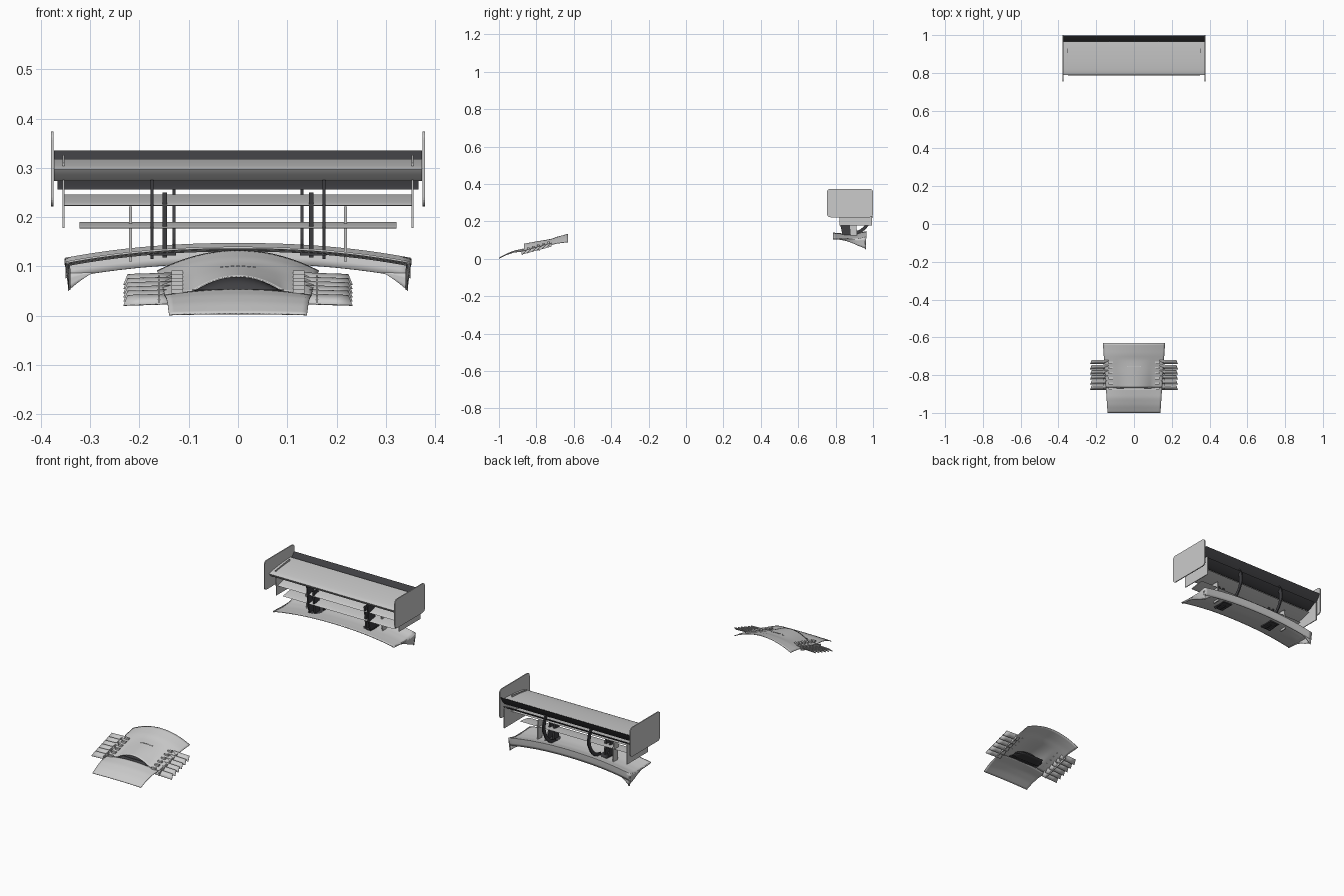
import bpy, bmesh, math

if "Cube" in bpy.data.objects:
    bpy.data.objects.remove(bpy.data.objects["Cube"])

dark = bpy.data.materials.new("dark_grey")
dark.diffuse_color = (0.05, 0.05, 0.055, 1)
dark.use_nodes = True
dark.node_tree.nodes["Principled BSDF"].inputs["Base Color"].default_value = dark.diffuse_color


def finish(name, bm, mat=None, mirror=False, thick=0, smooth=False):
    bmesh.ops.recalc_face_normals(bm, faces=bm.faces)
    me = bpy.data.meshes.new(name)
    bm.to_mesh(me)
    bm.free()
    ob = bpy.data.objects.new(name, me)
    bpy.context.collection.objects.link(ob)
    if mat:
        me.materials.append(mat)
    if mirror:
        ob.modifiers.new("mirror", 'MIRROR')
    if thick:
        s = ob.modifiers.new("solid", 'SOLIDIFY')
        s.thickness = thick
        s.offset = 0
    if smooth:
        bpy.ops.object.select_all(action='DESELECT')
        ob.select_set(True)
        bpy.context.view_layer.objects.active = ob
        bpy.ops.object.shade_smooth_by_angle(angle=math.radians(35))
    return ob


def extrude_x(name, pts, x0, x1, mat=None, mirror=False, smooth=False):
    """Closed (y, z) outline extruded from x0 to x1."""
    bm = bmesh.new()
    a = [bm.verts.new((x0, y, z)) for y, z in pts]
    b = [bm.verts.new((x1, y, z)) for y, z in pts]
    bm.faces.new(a)
    bm.faces.new(b[::-1])
    n = len(pts)
    for i in range(n):
        bm.faces.new((a[i], b[i], b[(i + 1) % n], a[(i + 1) % n]))
    return finish(name, bm, mat, mirror, smooth=smooth)


def surface(name, f, nu, nv, thick, mat=None, mirror=False):
    """Grid sheet from f(u, v), thickened."""
    bm = bmesh.new()
    g = [[bm.verts.new(f(i / nu, j / nv)) for i in range(nu + 1)] for j in range(nv + 1)]
    for j in range(nv):
        for i in range(nu):
            bm.faces.new((g[j][i], g[j][i + 1], g[j + 1][i + 1], g[j + 1][i]))
    return finish(name, bm, mat, mirror, thick, True)


def rounded(y0, y1, z0, z1, r):
    pts = []
    for k, (cy, cz) in enumerate(((y1 - r, z1 - r), (y0 + r, z1 - r), (y0 + r, z0 + r), (y1 - r, z0 + r))):
        for s in range(6):
            a = math.pi / 2 * (k + s / 5)
            pts.append((cy + r * math.cos(a), cz + r * math.sin(a)))
    return pts


def lerp(tab, t):
    for (a, p), (b, q) in zip(tab, tab[1:]):
        if t <= b:
            return p + (q - p) * (t - a) / (b - a)
    return tab[-1][1]


def foil(y0, z0, y1, z1, top, bot, n=14):
    """Wing section between two points with upper and lower bulge."""
    L = math.hypot(y1 - y0, z1 - z0)
    dy, dz = (y1 - y0) / L, (z1 - z0) / L
    pts = []
    for i in range(2 * n):
        t = i / n if i <= n else 2 - i / n
        h = (top if i <= n else -bot) * 2.1 * math.sqrt(t) * (1 - t) ** 0.9
        if i == n:
            h = 0
        pts.append((y0 + dy * t * L - dz * h, z0 + dz * t * L + dy * h))
    return pts


# ---- front bonnet vent panel ----
CENTRE = [(-1, .004), (-.96, .026), (-.92, .042), (-.865, .054), (-.8, .077), (-.75, .094), (-.69, .116), (-.63, .132)]


def bonnet(x, y):
    t = (y + 1) / .37
    w = .14 + .024 * t
    z = lerp(CENTRE, y) - (.002 + .04 * t ** 1.3) * (x / w) ** 2
    if y > -.868:
        fade = max(0, 1 - (y + .868) / .15)
        z += .026 * fade * max(0, 1 - (x / .092) ** 2)
    return z


def bonnet_part(y0, y1):
    def f(u, v):
        y = y0 + (y1 - y0) * v
        x = (2 * u - 1) * (.14 + .024 * (y + 1) / .37)
        return (x, y, bonnet(x, y))
    return f


surface("bonnet_front", bonnet_part(-1, -.869), 24, 14, .003)
surface("bonnet_rear", bonnet_part(-.867, -.63), 32, 20, .003)
# duct floor and dark back wall under the scoop lip
surface("duct_floor", lambda u, v: ((2 * u - 1) * (.092 - .03 * v), -.87 + .09 * v, .052 - .006 * v), 8, 4, .002, dark)
surface("duct_back", lambda u, v: ((2 * u - 1) * .085, -.845 + .03 * v,
                                   .047 + v * (.006 + .026 * (1 - (2 * u - 1) ** 2))), 16, 2, .002, dark)

# side louvres stepping up towards the rear
for i in range(6):
    y, z = -.877 + .0272 * i, .024 + .0085 * i

    def blade(u, v, y=y, z=z):
        return (.135 + u * (.097 - .008 * v), y + .021 * v, z + .02 * v - .003 * u)
    surface(f"louvre_{i}", blade, 3, 2, .003, None, True)
    # fixing clips beside each blade
    zc = bonnet(.125, y + .01)
    extrude_x(f"louvre_clip_{i}", [(y, zc), (y + .012, zc), (y + .012, zc + .009), (y, zc + .009)],
              .112, .135, None, True)
extrude_x("louvre_rail", [(-.88, .022), (-.72, .065), (-.72, .085), (-.88, .04)], .158, .162, None, True)
# small rivets over the scoop
for k in range(-3, 4):
    x = k * .011
    z = bonnet(x, -.755)
    extrude_x(f"bonnet_rivet_{k + 3}", [(-.758, z), (-.752, z), (-.752, z + .003), (-.758, z + .003)], x - .003, x + .003)

# ---- rear deck lid with ducktail ----
DECK = [(.787, .138), (.82, .135), (.87, .132), (.92, .135), (.963, .146), (.958, .106)]


def deck(u, v):
    k = v * 5
    i = min(int(k), 4)
    t = k - i
    y = DECK[i][0] * (1 - t) + DECK[i + 1][0] * t
    z = DECK[i][1] * (1 - t) + DECK[i + 1][1] * t
    x = (2 * u - 1) * .35
    return (x, y, z - .03 * abs(x / .35) ** 2.2)


surface("deck_lid", deck, 32, 15, .004)
# drooping outer corners
surface("deck_side", lambda u, v: (.35 - .008 * v, .787 + .176 * u,
                                   lerp([(0, .108), (.75, .105), (1, .116)], u) - v * (.002 + .062 * u ** 2.2)),
        12, 4, .004, None, True)
surface("deck_corner", lambda u, v: (.29 + .055 * u, .958, .088 - .002 * u - v * .036 * u ** 1.3),
        8, 3, .004, None, True)

# ---- rear wing ----
extrude_x("wing_main", foil(.789, .297, .965, .318, .006, .036), -.373, .373, None, smooth=True)
extrude_x("wing_flap", foil(.958, .286, .997, .335, .003, .005), -.373, .373, dark, smooth=True)
extrude_x("wing_slat", foil(.93, .256, .985, .283, .003, .005), -.366, .366, dark, smooth=True)
extrude_x("wing_end_plate", rounded(.754, 1.0, .222, .374, .018), .374, .379, None, True)
extrude_x("inner_fin", [(.82, .222), (.813, .31), (.93, .326), (.93, .29), (.995, .28), (.995, .178), (.82, .178)],
          .352, .356, None, True)
extrude_x("upper_blade", foil(.83, .224, .94, .246, .004, .006), -.355, .355, None, smooth=True)
extrude_x("lower_blade", foil(.83, .178, .91, .19, .003, .004), -.322, .322, None, smooth=True)

# ---- wing supports ----
extrude_x("pylon_outer", [(.815, .285), (.87, .28), (.875, .2), (.9, .12), (.84, .115), (.825, .18)],
          .171, .178, dark, True)
extrude_x("pylon_middle", [(.83, .25), (.87, .25), (.885, .118), (.845, .118)], .144, .153, dark, True)
extrude_x("pylon_foot", [(.835, .122), (.91, .122), (.91, .132), (.835, .132)], .126, .18, dark, True)
extrude_x("blade_stay", [(.87, .222), (.91, .222), (.915, .11), (.88, .11)], .215, .221, None, True)
# curved rear arms from the flap to the deck
outer, inner = [], []
for i in range(13):
    a = math.radians(70 - 155 * i / 12)
    outer.append((.885 + .113 * math.cos(a) * (1 if i < 7 else .95), .235 + .108 * math.sin(a)))
    inner.append((.88 + .096 * math.cos(a), .235 + .092 * math.sin(a)))
arm = [(y, z) for y, z in outer[2:]] + inner[2:][::-1]
extrude_x("swan_neck_arm", arm, .127, .133, dark, True)
